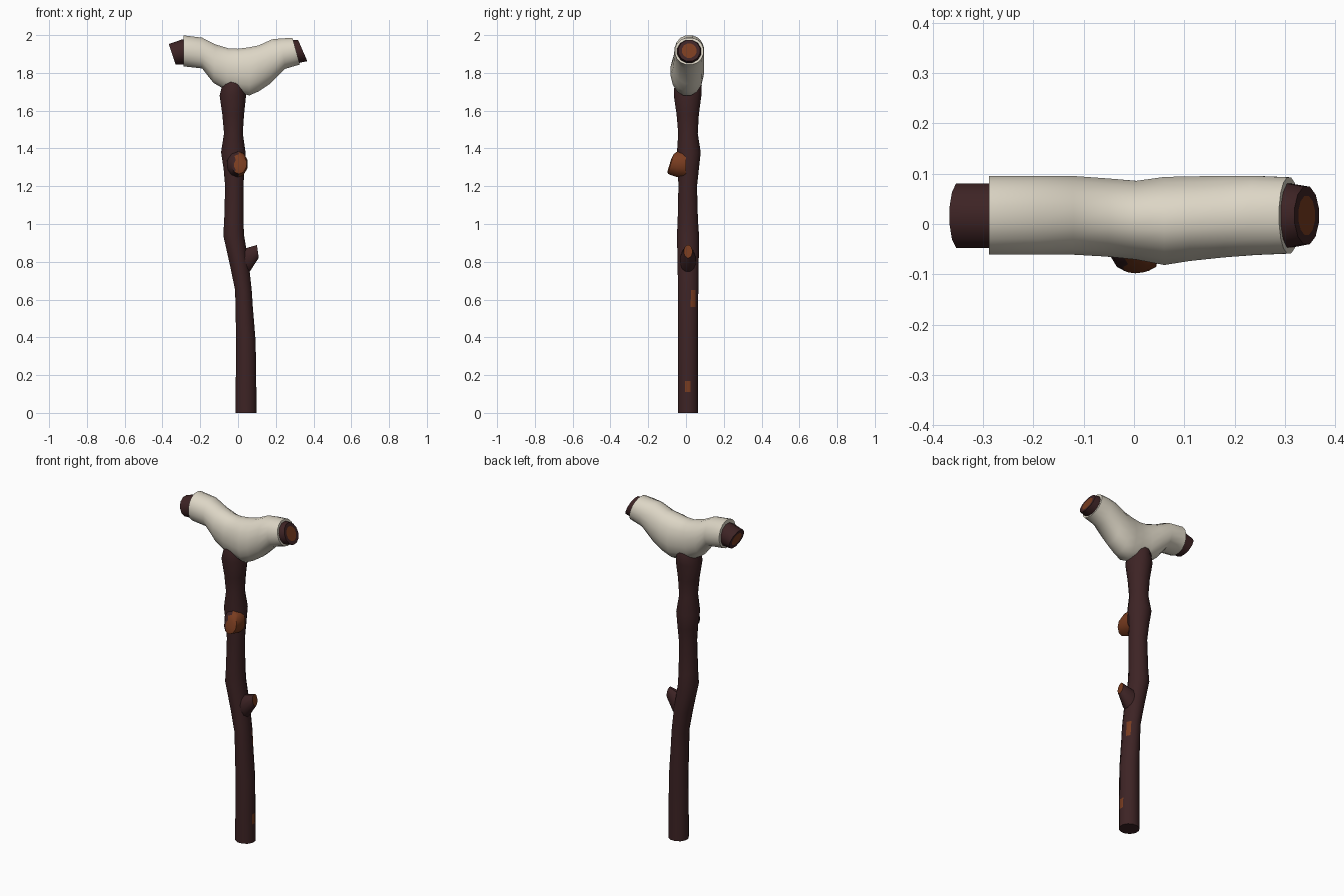
import bpy, bmesh, math
from mathutils import Vector as V


def material(name, rgb):
    m = bpy.data.materials.new(name)
    m.diffuse_color = (*rgb, 1)
    return m


BARK = material("dark bark", (0.047, 0.017, 0.018))
WOOD = material("bare wood", (0.19, 0.045, 0.014))
CLOTH = material("cloth wrap", (0.72, 0.67, 0.56))


def ring(p, q, r, s, n=12, k=1.0):
    """Ellipse with p-q as one diameter and r-s the sideways y (or x) span."""
    p, q = V(p), V(q)
    c, u = (p + q) / 2, (p - q) / 2
    side = (V((s, 0, 0)) - V((r, 0, 0))) / 2
    pts = []
    for i in range(n):
        a = 2 * math.pi * (i + 0.5) / n
        ca, sa = math.cos(a), math.sin(a)
        sa = math.copysign(abs(sa) ** k, sa)
        pt = c + u * ca
        pts.append(pt + V((0, side.x * sa + (r + s) / 2, 0)))
    return pts


def inset(points, f):
    c = sum(points, V()) / len(points)
    return [c + (p - c) * f for p in points]


def loft(name, rings, mats, rule=None):
    """Skin the rings, cap both ends, and colour faces by rule(centre, normal)."""
    bm = bmesh.new()
    loops = [[bm.verts.new(p) for p in r] for r in rings]
    n = len(loops[0])
    for a, b in zip(loops, loops[1:]):
        for i in range(n):
            j = (i + 1) % n
            bm.faces.new((a[i], a[j], b[j], b[i]))
    bm.faces.new(loops[0])
    bm.faces.new(loops[-1])
    bmesh.ops.recalc_face_normals(bm, faces=bm.faces)
    bm.normal_update()
    if rule:
        for f in bm.faces:
            f.material_index = int(rule(f.calc_center_median(), f.normal))
    me = bpy.data.meshes.new(name)
    bm.to_mesh(me)
    bm.free()
    for m in mats:
        me.materials.append(m)
    ob = bpy.data.objects.new(name, me)
    bpy.context.collection.objects.link(ob)
    bpy.ops.object.select_all(action='DESELECT')
    bpy.context.view_layer.objects.active = ob
    ob.select_set(True)
    bpy.ops.object.shade_smooth_by_angle(angle=math.radians(40))
    return ob


# Crooked shaft: z, left x, right x, front y, back y
shaft = [
    (0.00, -0.015, 0.100, -0.045, 0.065),
    (0.11, -0.015, 0.099, -0.045, 0.065),
    (0.17, -0.014, 0.098, -0.045, 0.065),
    (0.38, -0.012, 0.095, -0.045, 0.065),
    (0.56, -0.015, 0.080, -0.045, 0.066),
    (0.65, -0.017, 0.074, -0.045, 0.067),
    (0.78, -0.044, 0.060, -0.046, 0.069),
    (0.94, -0.080, 0.034, -0.050, 0.071),
    (1.02, -0.075, 0.030, -0.046, 0.065),
    (1.20, -0.070, 0.030, -0.042, 0.060),
    (1.29, -0.078, 0.036, -0.045, 0.070),
    (1.38, -0.092, 0.042, -0.050, 0.080),
    (1.48, -0.076, 0.027, -0.043, 0.064),
    (1.58, -0.085, 0.034, -0.052, 0.070),
    (1.68, -0.100, 0.045, -0.067, 0.084),
    (1.735, -0.085, 0.035, -0.064, 0.086),
    (1.80, -0.060, 0.010, -0.040, 0.060),
]


def worn(c, n):
    if n.x < 0.4:
        return False
    return (0.11 < c.z < 0.17 and n.x > 0.9) or (0.56 < c.z < 0.65 and 0.4 < n.y < 0.8)


loft("shaft", [ring((b, 0, z), (a, 0, z), c, d) for z, a, b, c, d in shaft],
     [BARK, WOOD], worn)

# Cut side branch on the right
loft("side_branch", [
    ring((0.00, 0, 0.87), (0.00, 0, 0.72), -0.035, 0.055),
    ring((0.045, 0, 0.875), (0.062, 0, 0.745), -0.032, 0.052),
    ring((0.10, 0, 0.890), (0.11, 0, 0.82), -0.012, 0.034)],
    [BARK, WOOD], lambda c, n: c.x > 0.1 and n.x > 0.9)


# Cut branch knot on the front
def knot_ring(y0, z0, y1, z1, xa, xb):
    c = V((0, (y0 + y1) / 2, (z0 + z1) / 2))
    u = V((0, (y0 - y1) / 2, (z0 - z1) / 2))
    return [c + u * math.cos(t) + V(((xa + xb) / 2 + (xb - xa) / 2 * math.sin(t), 0, 0))
            for t in (2 * math.pi * i / 10 for i in range(10))]


loft("front_knot", [
    knot_ring(-0.00, 1.39, -0.00, 1.24, -0.065, 0.050),
    knot_ring(-0.045, 1.385, -0.052, 1.25, -0.058, 0.054),
    knot_ring(-0.065, 1.37, -0.096, 1.265, -0.036, 0.046),
    knot_ring(-0.078, 1.345, -0.098, 1.28, -0.022, 0.028)],
    [BARK, WOOD], lambda c, n: n.x > 0.15 or (n.y < -0.6 and c.x > -0.01))

# Bare handle ends with pale cut faces
Y0, Y1 = -0.05, 0.083
left_end = ring((-0.367, 0, 1.955), (-0.33, 0, 1.842), Y0, Y1)
right_end = ring((0.318, 0, 1.975), (0.368, 0, 1.86), -0.042, 0.076)
loft("left_handle_end", [
    ring((-0.25, 0, 1.98), (-0.25, 0, 1.845), Y0, Y1),
    ring((-0.30, 0, 1.978), (-0.30, 0, 1.842), Y0, Y1),
    left_end, inset(left_end, 0.65)],
    [BARK, WOOD], lambda c, n: n.x < -0.85 and abs(c.y - 0.016) < 0.02 and abs(c.z - 1.9) < 0.02)
loft("right_handle_end", [
    ring((0.24, 0, 1.965), (0.24, 0, 1.84), Y0, Y1),
    ring((0.29, 0, 1.976), (0.32, 0, 1.85), Y0, Y1),
    right_end, inset(right_end, 0.68)],
    [BARK, WOOD], lambda c, n: n.x > 0.8 and abs(c.y - 0.016) < 0.02 and abs(c.z - 1.917) < 0.02)

# Cloth wrap over the forked handle: top x, top z, bottom x, bottom z, front y, back y
wrap = [
    (-0.288, 2.000, -0.288, 1.833, -0.062, 0.097),
    (-0.19, 1.988, -0.19, 1.822, -0.062, 0.097),
    (-0.12, 1.953, -0.13, 1.745, -0.062, 0.097),
    (-0.05, 1.932, -0.06, 1.705, -0.066, 0.092),
    (0.00, 1.930, 0.01, 1.690, -0.072, 0.087),
    (0.06, 1.938, 0.06, 1.678, -0.083, 0.095),
    (0.11, 1.948, 0.11, 1.700, -0.075, 0.096),
    (0.18, 1.980, 0.17, 1.740, -0.068, 0.097),
    (0.23, 1.984, 0.25, 1.820, -0.063, 0.097),
    (0.288, 1.987, 0.328, 1.843, -0.060, 0.094),
]
loft("cloth_wrap", [ring((a, 0, b), (c, 0, d), e, f, 16, 0.9)
                    for a, b, c, d, e, f in wrap], [CLOTH])
